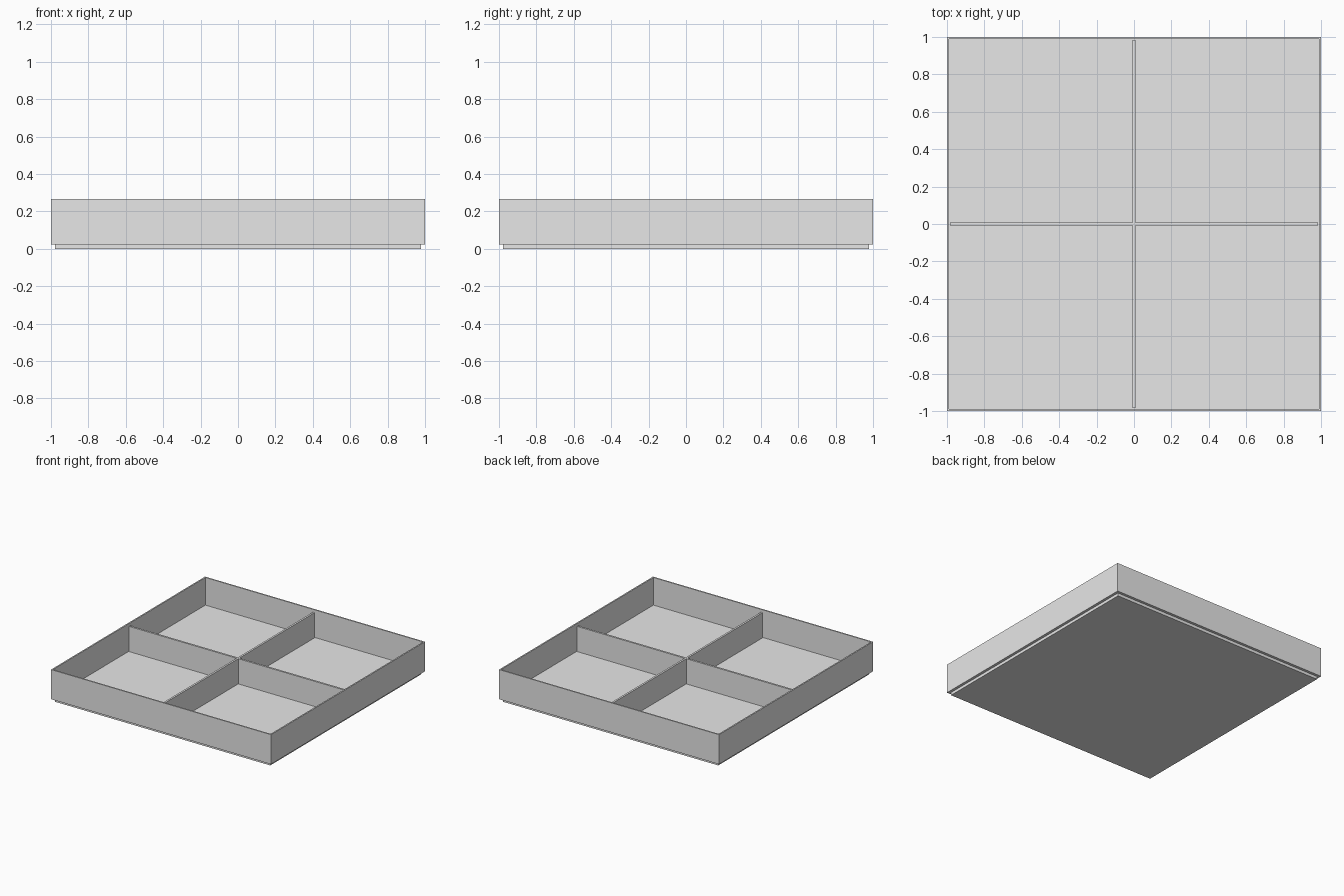
import bpy
import bmesh
from mathutils import Matrix, Vector

if "Cube" in bpy.data.objects:
    bpy.data.objects.remove(bpy.data.objects["Cube"], do_unlink=True)

WALL = 0.016          # board thickness
FOOT = 0.024          # height of the recessed base
TOP = 0.267           # rim height
FLOOR = FOOT + WALL   # inside floor level
DIVIDER_TOP = TOP - 0.02
INNER = 1 - WALL

grey = bpy.data.materials.new("light_grey")
grey.use_nodes = True
colour = (0.8, 0.8, 0.8, 1)
grey.diffuse_color = colour
grey.node_tree.nodes["Principled BSDF"].inputs["Base Color"].default_value = colour


def add_box(bm, low, high):
    low, high = Vector(low), Vector(high)
    matrix = Matrix.Translation((low + high) / 2) @ Matrix.Diagonal((high - low).to_4d())
    bmesh.ops.create_cube(bm, size=1, matrix=matrix)


def finish(bm, name):
    mesh = bpy.data.meshes.new(name)
    bm.to_mesh(mesh)
    bm.free()
    mesh.materials.append(grey)
    obj = bpy.data.objects.new(name, mesh)
    bpy.context.collection.objects.link(obj)


# Open tray: inset the top face and sink it to the floor
bm = bmesh.new()
add_box(bm, (-1, -1, FOOT), (1, 1, TOP))
bm.normal_update()
top = max(bm.faces, key=lambda f: f.calc_center_median().z)
bmesh.ops.inset_region(bm, faces=[top], thickness=WALL)
sunk = bmesh.ops.extrude_discrete_faces(bm, faces=[top])["faces"][0]
bmesh.ops.translate(bm, verts=sunk.verts, vec=(0, 0, FLOOR - TOP))
bmesh.ops.recalc_face_normals(bm, faces=bm.faces)
finish(bm, "tray")

# Recessed base under the tray
bm = bmesh.new()
add_box(bm, (-0.978, -0.978, 0), (0.978, 0.978, FOOT))
finish(bm, "base")

# Crossed dividers, a little lower than the rim
half = WALL / 2
bm = bmesh.new()
add_box(bm, (-half, -INNER, FLOOR), (half, INNER, DIVIDER_TOP))
finish(bm, "long_divider")

for name, x0, x1 in (("right_divider", -INNER, -half), ("left_divider", half, INNER)):
    bm = bmesh.new()
    add_box(bm, (x0, -half, FLOOR), (x1, half, DIVIDER_TOP))
    finish(bm, name)
